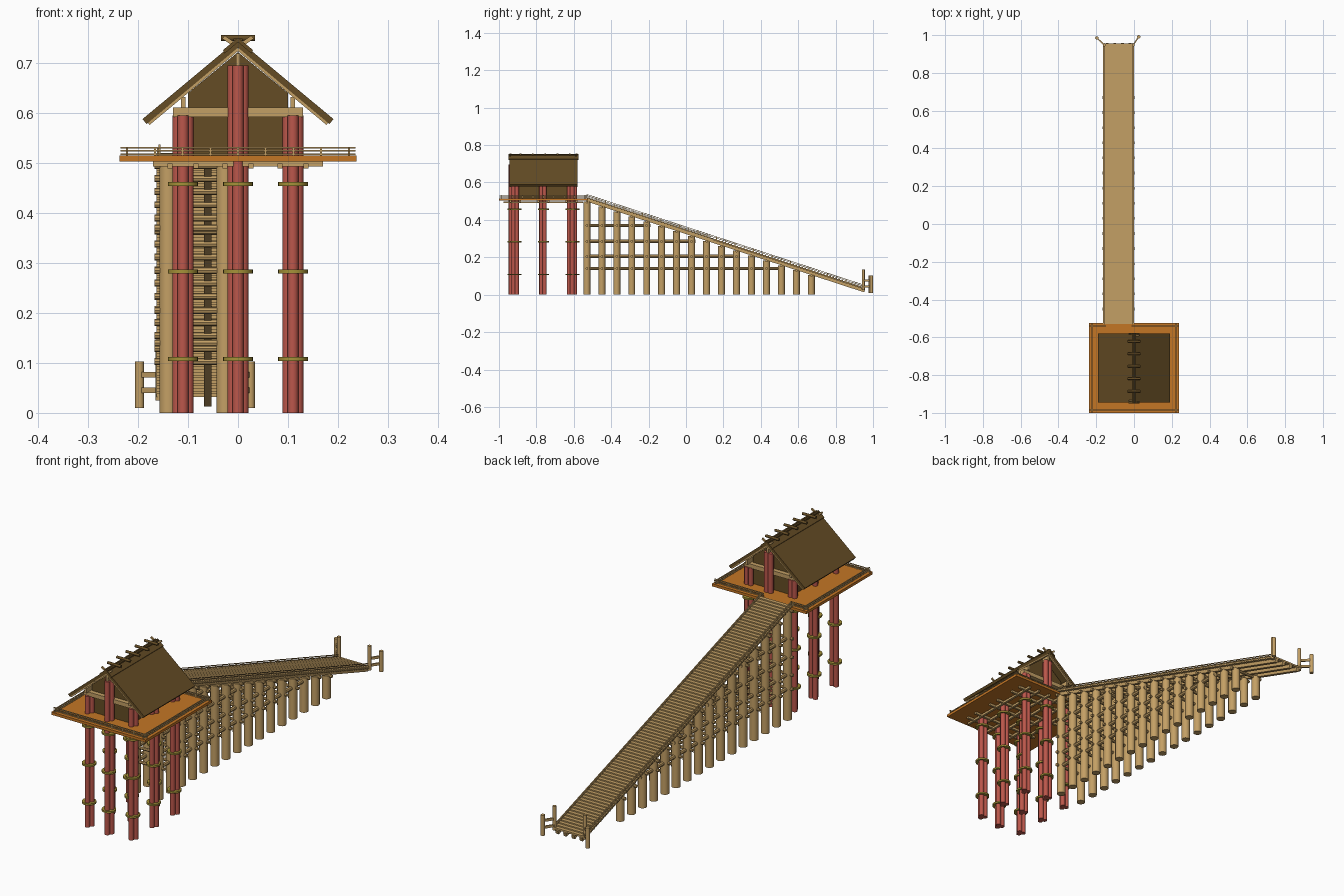
import bpy, bmesh
from math import cos, sin, pi
from mathutils import Vector, Matrix

cube = bpy.data.objects.get("Cube")
if cube:
    bpy.data.objects.remove(cube)


def material(name, r, g, b):
    m = bpy.data.materials.new(name)
    m.use_nodes = True
    m.diffuse_color = (r, g, b, 1)
    m.node_tree.nodes["Principled BSDF"].inputs["Base Color"].default_value = (r, g, b, 1)
    return m


RED = material("red_timber", 0.50, 0.095, 0.07)
TAN = material("pale_timber", 0.55, 0.35, 0.13)
ORANGE = material("orange_deck", 0.55, 0.18, 0.018)
BROWN = material("dark_brown_bark", 0.13, 0.073, 0.018)
BRASS = material("brass", 0.38, 0.29, 0.04)


class Part:
    """Collects primitives into one named mesh object."""

    def __init__(self, name, mat):
        self.name, self.mat, self.bm = name, mat, bmesh.new()

    def frame(self, p, q):
        p, q = Vector(p), Vector(q)
        rot = (q - p).to_track_quat('Z', 'Y').to_matrix().to_4x4()
        return Matrix.Translation((p + q) / 2) @ rot, (q - p).length

    def log(self, p, q, r, sides=12):
        m, length = self.frame(p, q)
        bmesh.ops.create_cone(self.bm, cap_ends=True, segments=sides, radius1=r,
                              radius2=r, depth=length, matrix=m)

    def beam(self, p, q, w, h):
        m, length = self.frame(p, q)
        bmesh.ops.create_cube(self.bm, size=1, matrix=m @ Matrix.Diagonal((w, h, length, 1)))

    def box(self, x0, x1, y0, y1, z0, z1):
        m = Matrix.Translation(((x0 + x1) / 2, (y0 + y1) / 2, (z0 + z1) / 2))
        bmesh.ops.create_cube(self.bm, size=1,
                              matrix=m @ Matrix.Diagonal((x1 - x0, y1 - y0, z1 - z0, 1)))

    def prism(self, profile, y0, y1):
        face = self.bm.faces.new([self.bm.verts.new((x, y0, z)) for x, z in profile])
        new = bmesh.ops.extrude_face_region(self.bm, geom=[face])["geom"]
        verts = [v for v in new if isinstance(v, bmesh.types.BMVert)]
        bmesh.ops.translate(self.bm, verts=verts, vec=(0, y1 - y0, 0))
        bmesh.ops.recalc_face_normals(self.bm, faces=self.bm.faces)

    def done(self):
        mesh = bpy.data.meshes.new(self.name)
        self.bm.to_mesh(mesh)
        self.bm.free()
        mesh.materials.append(self.mat)
        ob = bpy.data.objects.new(self.name, mesh)
        bpy.context.collection.objects.link(ob)
        bpy.ops.object.select_all(action='DESELECT')
        ob.select_set(True)
        bpy.context.view_layer.objects.active = ob
        bpy.ops.object.shade_smooth_by_angle(angle=0.7)


# Nine tall columns, each a bundle of three logs tied with rings
columns, rings = Part("columns", RED), Part("column_rings", BRASS)
MID_Y = -0.762
for x in (-0.11, 0, 0.11):
    for side in (-1, 0, 1):
        y = MID_Y + side * (0.163 if x == 0 else 0.148)
        top = 0.695 if x == 0 else 0.595
        for k in range(3):
            a = -pi / 2 + k * 2 * pi / 3
            px, py = x + 0.0115 * cos(a), y + 0.0115 * sin(a)
            columns.log((px, py, 0), (px, py, top), 0.0112)
        for z in (0.108, 0.283, 0.458):
            rings.log((x, y, z - 0.004), (x, y, z + 0.004), 0.03, 20)
columns.done()
rings.done()

# Platform with joists below
deck = Part("platform", ORANGE)
deck.box(-0.237, 0.237, -1, -0.525, 0.503, 0.515)
deck.done()
joists = Part("platform_joists", TAN)
for i in (-1, 0, 1):
    for off in (-0.026, 0.026):
        y = MID_Y + i * 0.15 + off
        joists.beam((-0.17, y, 0.498), (0.17, y, 0.498), 0.01, 0.01)
        x = i * 0.11 + off
        joists.beam((x, -0.975, 0.494), (x, -0.55, 0.494), 0.01, 0.01)
joists.done()

# Low railing round the platform, open where the stair arrives
railing = Part("platform_railing", TAN)
X, Y0, Y1 = 0.222, -0.985, -0.54
runs = [((-X, Y0), (X, Y0)), ((-X, Y0), (-X, Y1)), ((X, Y0), (X, Y1)),
        ((-X, Y1), (-0.16, Y1)), ((0, Y1), (X, Y1))]
for a, b in runs:
    a, b = Vector(a), Vector(b)
    over = (b - a).normalized() * 0.013
    for z in (0.518, 0.5245, 0.531):
        railing.beam((*(a - over), z), (*(b + over), z), 0.004, 0.003)
    n = max(1, round((b - a).length / 0.055))
    for i in range(n + 1):
        p = a.lerp(b, i / n)
        railing.box(p.x - 0.002, p.x + 0.002, p.y - 0.002, p.y + 0.002, 0.515, 0.532)
railing.done()

# Hall body
walls = Part("hall_walls", BROWN)
walls.prism([(-0.1, 0.515), (0.1, 0.515), (0.1, 0.64), (0, 0.722), (-0.1, 0.64)],
            MID_Y - 0.14, MID_Y + 0.14)
walls.done()
frame = Part("hall_frame", TAN)
for s in (-1, 1):
    y = MID_Y + s * 0.148
    frame.beam((-0.13, y, 0.602), (0.13, y, 0.602), 0.024, 0.019)
    frame.beam((s * 0.11, -0.935, 0.621), (s * 0.11, -0.59, 0.621), 0.009, 0.022)
frame.beam((0, -0.94, 0.707), (0, -0.585, 0.707), 0.009, 0.024)
frame.done()

# Pitched roof, ridge covering, gable boards with crossed finials, ridge logs
roof, cap = Part("roof", BROWN), Part("ridge_cap", BROWN)
boards = Part("gable_boards", TAN)
Y0, Y1 = -0.945, -0.58
for s in (-1, 1):
    roof.prism([(0, 0.747), (s * 0.191, 0.588), (s * 0.183, 0.578), (0, 0.731)], Y0, Y1)
    cap.prism([(0, 0.751), (s * 0.03, 0.726), (s * 0.027, 0.719), (0, 0.742)],
              Y0 - 0.004, Y1 + 0.004)
    for y in (Y0 + 0.006, Y1 - 0.006):
        boards.beam((0, y, 0.7285), (s * 0.179, y, 0.579), 0.01, 0.007)
        boards.beam((0, y - s * 0.003, 0.732), (s * 0.029, y - s * 0.003, 0.752), 0.006, 0.008)
cap.beam((0, Y0, 0.744), (0, Y1, 0.744), 0.018, 0.01)
roof.done()
cap.done()
boards.done()
ridge_logs = Part("ridge_logs", BROWN)
for i in range(5):
    y = -0.885 + i * 0.066
    ridge_logs.log((-0.034, y, 0.75), (0.034, y, 0.75), 0.006)
ridge_logs.done()


# Long stair
def stair_z(y):
    return 0.523 - 0.327 * (y + 0.53)


START, END, LEFT, RIGHT = -0.53, 0.955, -0.163, -0.001
treads = Part("stair_treads", TAN)
COUNT = 90
step = (END - START) / COUNT
for i in range(COUNT):
    y = START + i * step
    z = stair_z(y + step / 2)
    treads.box(LEFT, RIGHT, y, y + step * 1.05, z - 0.008, z)
treads.done()

# Sloping beams below the treads and handrails along both sides
stringers = Part("stair_stringers", TAN)
for x in (-0.142, -0.102, -0.061, -0.021):
    stringers.beam((x, START, stair_z(START) - 0.016), (x, END, stair_z(END) - 0.016),
                   0.015, 0.018)
stringers.done()
handrails = Part("stair_handrails", TAN)
for x in (LEFT + 0.006, RIGHT - 0.006):
    for h in (0.006, 0.013):
        handrails.beam((x, START, stair_z(START) + h), (x, END, stair_z(END) + h), 0.004, 0.003)
    for i in range(31):
        y = START + (END - START) * i / 30
        handrails.box(x - 0.002, x + 0.002, y - 0.002, y + 0.002,
                      stair_z(y) - 0.003, stair_z(y) + 0.014)
handrails.done()

# Paired posts under the stair, tied across and along
posts, ties = Part("stair_posts", TAN), Part("stair_ties", TAN)
LEVELS = (0.14, 0.205, 0.285, 0.37)
SPACING = 0.08
for i in range(16):
    y = START + i * SPACING
    top = stair_z(y) - 0.026
    for x in (-0.139, -0.025):
        posts.log((x, y, 0), (x, y, top), 0.0185, 16)
    for z in [z for z in LEVELS if z < top - 0.02] + [top - 0.002]:
        ties.log((-0.167, y, z), (0.003, y, z), 0.007, 8)
for z in LEVELS:
    last = START + SPACING * int((0.523 - 0.04 - z) / 0.327 / SPACING)
    for x in (-0.139, -0.025):
        ties.log((x, START, z), (x, last + 0.02, z), 0.009, 8)
posts.done()
ties.done()

# Splayed fences at the foot of the stair
fence = Part("foot_fences", TAN)
for inner, outer in (((-0.157, 0.948), (-0.197, 0.985)), ((-0.004, 0.948), (0.025, 0.991))):
    fence.log((*inner, 0.025), (*inner, 0.135), 0.008)
    fence.log((*outer, 0.01), (*outer, 0.103), 0.009)
    for z in (0.045, 0.076):
        fence.beam((*inner, z), (*outer, z), 0.007, 0.011)
fence.done()
